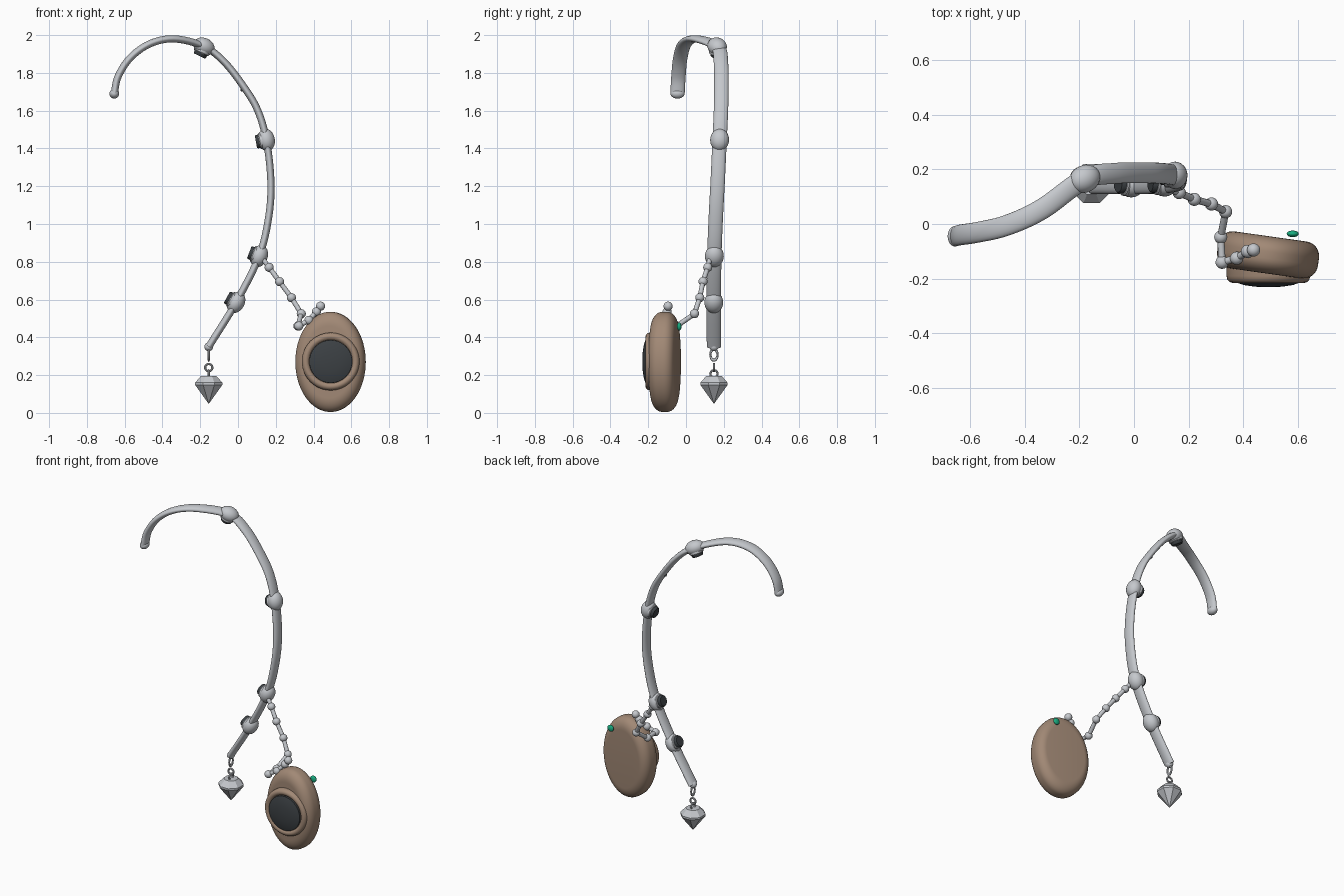
import bpy, bmesh, math
from mathutils import Vector, Matrix

old = bpy.data.objects.get("Cube")
if old:
    bpy.data.objects.remove(old, do_unlink=True)


def material(name, rgb):
    m = bpy.data.materials.new(name)
    m.use_nodes = True
    m.diffuse_color = (*rgb, 1)
    m.node_tree.nodes["Principled BSDF"].inputs["Base Color"].default_value = (*rgb, 1)
    return m


SILVER = material("silver", (0.56, 0.58, 0.61))
BROWN = material("brown", (0.36, 0.25, 0.18))
DARK = material("charcoal", (0.045, 0.052, 0.058))
GREEN = material("green", (0.01, 0.42, 0.22))


def finish(name, bm, mat, smooth=True, matrix=None):
    if matrix:
        bmesh.ops.transform(bm, matrix=matrix, verts=bm.verts)
    bmesh.ops.recalc_face_normals(bm, faces=bm.faces)
    mesh = bpy.data.meshes.new(name)
    bm.to_mesh(mesh)
    bm.free()
    mesh.materials.append(mat)
    ob = bpy.data.objects.new(name, mesh)
    bpy.context.collection.objects.link(ob)
    if smooth:
        bpy.ops.object.select_all(action='DESELECT')
        ob.select_set(True)
        bpy.context.view_layer.objects.active = ob
        bpy.ops.object.shade_smooth_by_angle(angle=math.radians(40))
    return ob


def frame(loc, x, y, z):
    return Matrix.Translation(loc) @ Matrix((x, y, z)).transposed().to_4x4()


def ball(name, loc, radii, mat, axes=None):
    bm = bmesh.new()
    bmesh.ops.create_uvsphere(bm, u_segments=24, v_segments=14, radius=1)
    m = axes or Matrix.Translation(loc)
    finish(name, bm, mat, True, m @ Matrix.Diagonal((*radii, 1)))


def loft(name, rings, mat, smooth=True, matrix=None, closed=False):
    """Join rings of points; cap the ends unless the rings form a loop."""
    bm = bmesh.new()
    vr = [[bm.verts.new(p) for p in r] for r in rings]
    n = len(rings[0])
    for i in range(len(vr) if closed else len(vr) - 1):
        a, b = vr[i], vr[(i + 1) % len(vr)]
        for j in range(n):
            k = (j + 1) % n
            bm.faces.new((a[j], a[k], b[k], b[j]))
    if not closed:
        bm.faces.new(vr[0])
        bm.faces.new(vr[-1])
    return finish(name, bm, mat, smooth, matrix)


def lathe(name, profile, sides, mat, matrix, smooth=True, rx=1, ry=1, turn=0):
    """Profile of (radius, height) around local z."""
    rings = [[(rx * r * math.cos(math.tau * (j + turn) / sides),
               ry * r * math.sin(math.tau * (j + turn) / sides), h)
              for j in range(sides)] for r, h in profile]
    return loft(name, rings, mat, smooth, matrix)


# Curved flat arm
pts = [Vector(p) for p in (
    (-.655, -.045, 1.69), (-.635, -.04, 1.78), (-.57, -.03, 1.88), (-.465, -.005, 1.955),
    (-.335, .055, 1.98), (-.18, .165, 1.94), (-.07, .185, 1.855), (.035, .187, 1.72),
    (.105, .185, 1.6), (.15, .178, 1.445), (.174, .168, 1.23), (.163, .158, 1.04),
    (.112, .15, .83), (-.01, .147, .585), (-.155, .148, .35))]


def arm_point(t):
    i = min(int(t), len(pts) - 2)
    u = t - i
    p1, p2 = pts[i], pts[i + 1]
    p0 = pts[i - 1] if i else 2 * p1 - p2
    p3 = pts[i + 2] if i + 2 < len(pts) else 2 * p2 - p1
    return p1 + .5 * u * (p2 - p0 + u * (2*p0 - 5*p1 + 4*p2 - p3 + u * (3*(p1 - p2) + p3 - p0)))


def arm_axes(t):
    """Outward normal, width and tangent directions at a point on the arm."""
    e = .02
    tan = (arm_point(min(t + e, len(pts) - 1)) - arm_point(max(t - e, 0))).normalized()
    wide = Vector((0, 1, 0))
    wide = (wide - tan * wide.dot(tan)).normalized()
    return wide.cross(tan), wide, tan


rings = []
for s in range((len(pts) - 1) * 6 + 1):
    c = arm_point(s / 6)
    n, w, _ = arm_axes(s / 6)
    rings.append([c + n * .019 * math.cos(a) + w * .038 * math.sin(a)
                  for a in (math.tau * j / 20 for j in range(20))])
loft("curved_arm", rings, SILVER)
ball("upper_tip", pts[0], (.026, .037, .026), SILVER)
ball("lower_tip", pts[-1], (.023, .024, .023), SILVER)

# Joints with round dark pads on the outer side
for i, t in enumerate((5, 9, 12, 13)):
    c = arm_point(t)
    n, w, tan = arm_axes(t)
    ball(f"joint_{i + 1}", c, (.045, .05, .06), SILVER, frame(c, n, w, tan))
    m = frame(c + n * .026, w, tan, n)
    lathe(f"joint_collar_{i + 1}", [(.044, -.01), (.044, .008), (.04, .012)], 24, SILVER, m)
    lathe(f"joint_pad_{i + 1}", [(.036, 0), (.036, .024), (.031, .03)], 24, DARK, m)

# Pin hole on the upper arm
ball("pin_hole", arm_point(7) + arm_axes(7)[0] * .018, (.008, .009, .009), DARK)

# Hanging links and pointed weight
hx, hy = -.155, .148
for i, (z, across, tall) in enumerate(((.308, False, 1.5), (.24, True, 1), (.207, False, 1))):
    rings = []
    for a in (math.tau * j / 20 for j in range(20)):
        ring = []
        for b in (math.tau * j / 8 for j in range(8)):
            r = .019 + .006 * math.cos(b)
            u, v = r * math.cos(a), .006 * math.sin(b)
            ring.append((hx + (u if across else v), hy + (v if across else u),
                         z + r * tall * math.sin(a)))
        rings.append(ring)
    loft(f"link_{i + 1}", rings, SILVER, closed=True)
lathe("pointed_weight", [(.002, .05), (.078, .148), (.078, .16), (.044, .196)], 8, SILVER,
      Matrix.Translation((hx, hy, 0)), smooth=False, turn=.5)

# Beaded cord from the third joint to the pod
beads = [Vector(p) for p in (
    (.12, .13, .83), (.165, .115, .77), (.22, .09, .695), (.283, .073, .61), (.335, .045, .525),
    (.317, -.048, .46), (.322, -.14, .46), (.375, -.125, .49), (.415, -.1, .535),
    (.437, -.095, .565))]
for i, p in enumerate(beads):
    ball(f"bead_{i + 1}", p, (.024,) * 3, SILVER)
    if i:
        d = p - beads[i - 1]
        m = Matrix.Translation(beads[i - 1]) @ d.to_track_quat('Z', 'Y').to_matrix().to_4x4()
        lathe(f"cord_{i}", [(.013, 0), (.013, d.length)], 12, SILVER, m)

# Oval pod, rounded at the rim; local z points to the front
front = Matrix.Rotation(math.radians(90), 4, 'X')
half, rim, steps = .068, .055, 8
arc = [(1 - .28 * (1 - math.cos(a)), half - rim + rim * math.sin(a))
       for a in (math.pi / 2 * k / steps for k in range(steps + 1))]
profile = [(r, -h) for r, h in reversed(arc)] + arc
lathe("pod_body", profile, 64, BROWN,
      Matrix.Translation((.49, -.113, .27)) @ Matrix.Rotation(math.radians(-8), 4, 'Z') @ front,
      rx=.186, ry=.265)

# Front ring and domed dark pad
face = Matrix.Translation((.491, -.17, .272)) @ front
lathe("pod_ring", [(.153, -.03), (.153, .02), (.15, .033), (.142, .042), (.132, .045),
                   (.122, .042), (.115, .034)], 48, BROWN, face)
lathe("pod_pad", [(.114, .03), (.113, .045), (.09, .053), (.05, .059), (.01, .061)],
      48, DARK, face)

# Button on the back of the pod
ball("pod_button", (.58, -.036, .457), (.022, .012, .022), GREEN)
